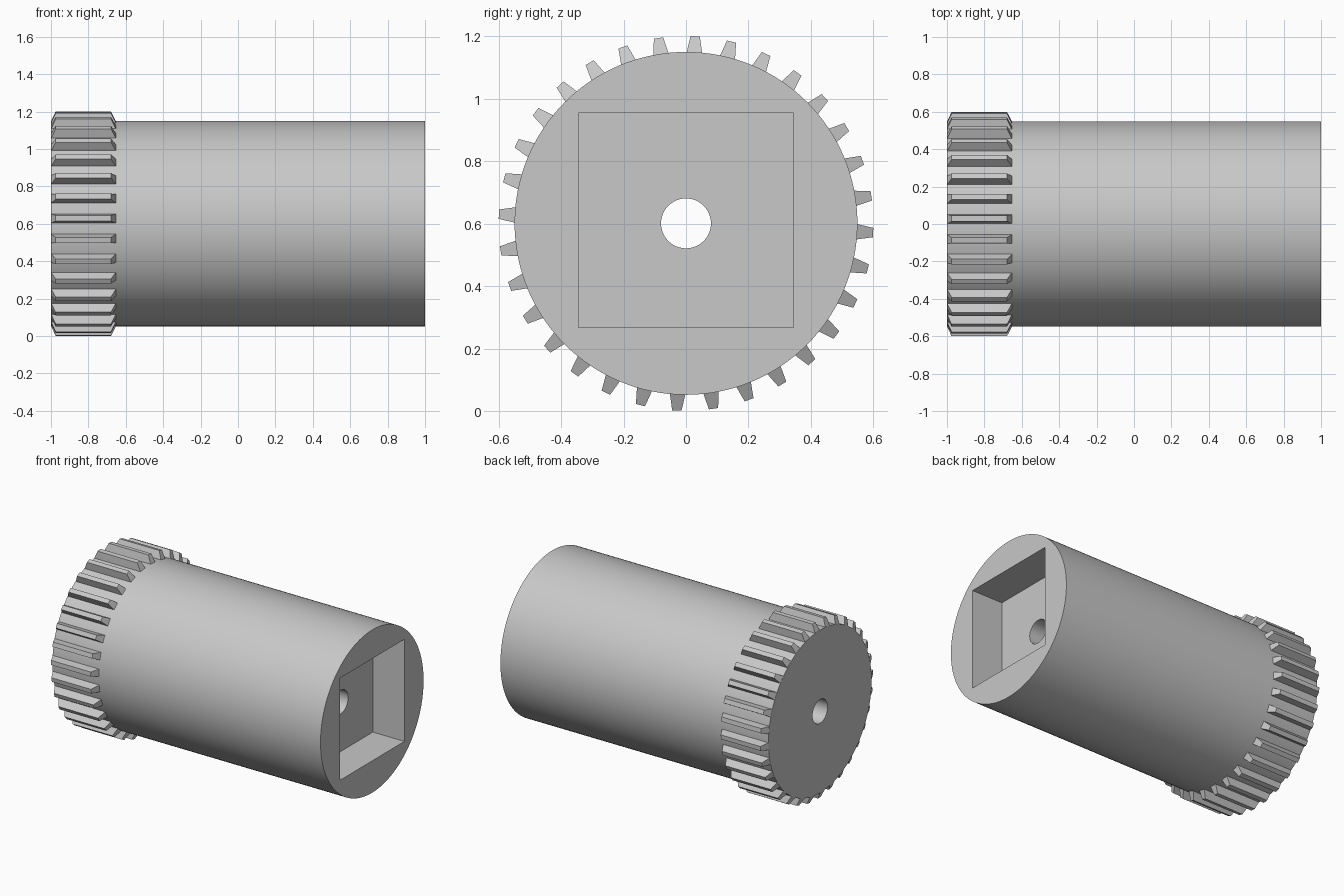
import bpy
import bmesh
from math import pi, radians
from mathutils import Matrix

AXIS_Z = 0.601
BODY_R = 0.549
TEETH = 32

cube = bpy.data.objects.get("Cube")
if cube:
    bpy.data.objects.remove(cube, do_unlink=True)

grey = bpy.data.materials.new("plain_grey")
grey.use_nodes = True
grey.diffuse_color = (0.58, 0.58, 0.58, 1)
grey.node_tree.nodes["Principled BSDF"].inputs["Base Color"].default_value = grey.diffuse_color


def make_object(name, bm):
    bmesh.ops.recalc_face_normals(bm, faces=bm.faces[:])
    mesh = bpy.data.meshes.new(name)
    bm.to_mesh(mesh)
    bm.free()
    mesh.materials.append(grey)
    obj = bpy.data.objects.new(name, mesh)
    bpy.context.collection.objects.link(obj)
    return obj


def x_cylinder(name, radius, length, segments):
    bm = bmesh.new()
    place = Matrix.Translation((0, 0, AXIS_Z)) @ Matrix.Rotation(pi / 2, 4, "Y")
    bmesh.ops.create_cone(bm, cap_ends=True, segments=segments, radius1=radius,
                          radius2=radius, depth=length, matrix=place)
    return make_object(name, bm)


def select_only(obj):
    bpy.ops.object.select_all(action="DESELECT")
    obj.select_set(True)
    bpy.context.view_layer.objects.active = obj


def cut(obj, cutter):
    cutter.hide_render = True
    mod = obj.modifiers.new("cut", "BOOLEAN")
    mod.operation = "DIFFERENCE"
    mod.solver = "EXACT"
    mod.object = cutter
    select_only(obj)
    bpy.ops.object.modifier_apply(modifier=mod.name)
    bpy.data.objects.remove(cutter, do_unlink=True)


# Cylindrical body
body = x_cylinder("body", BODY_R, 2, 128)

# Square socket in the +x end
depth, side = 0.235, 0.688
bm = bmesh.new()
bmesh.ops.create_cube(bm, size=1, matrix=Matrix.Translation((1, 0, AXIS_Z + 0.01))
                      @ Matrix.Diagonal((2 * depth, side, side, 1)))
cut(body, make_object("socket_cutter", bm))

# Bore through the whole length
cut(body, x_cylinder("bore_cutter", 0.08, 3, 48))

select_only(body)
bpy.ops.object.shade_smooth_by_angle(angle=radians(30))

# Gear teeth: tapered blocks with sloping ends, spaced around the -x end
bm = bmesh.new()
for i in range(TEETH):
    turn = (Matrix.Translation((0, 0, AXIS_Z))
            @ Matrix.Rotation(2 * pi * (i - 0.25) / TEETH, 4, "X"))
    rings = []
    for radius, half_width, x0, x1 in ((BODY_R - 0.003, 0.025, -1, -0.652),
                                       (0.6, 0.015, -0.975, -0.679)):
        corners = ((x0, -half_width), (x1, -half_width), (x1, half_width), (x0, half_width))
        rings.append([bm.verts.new(turn @ Matrix.Translation((x, y, radius)).to_translation())
                      for x, y in corners])
    root, tip = rings
    bm.faces.new(root)
    bm.faces.new(tip)
    for j in range(4):
        k = (j + 1) % 4
        bm.faces.new((root[j], root[k], tip[k], tip[j]))
make_object("gear_teeth", bm)
